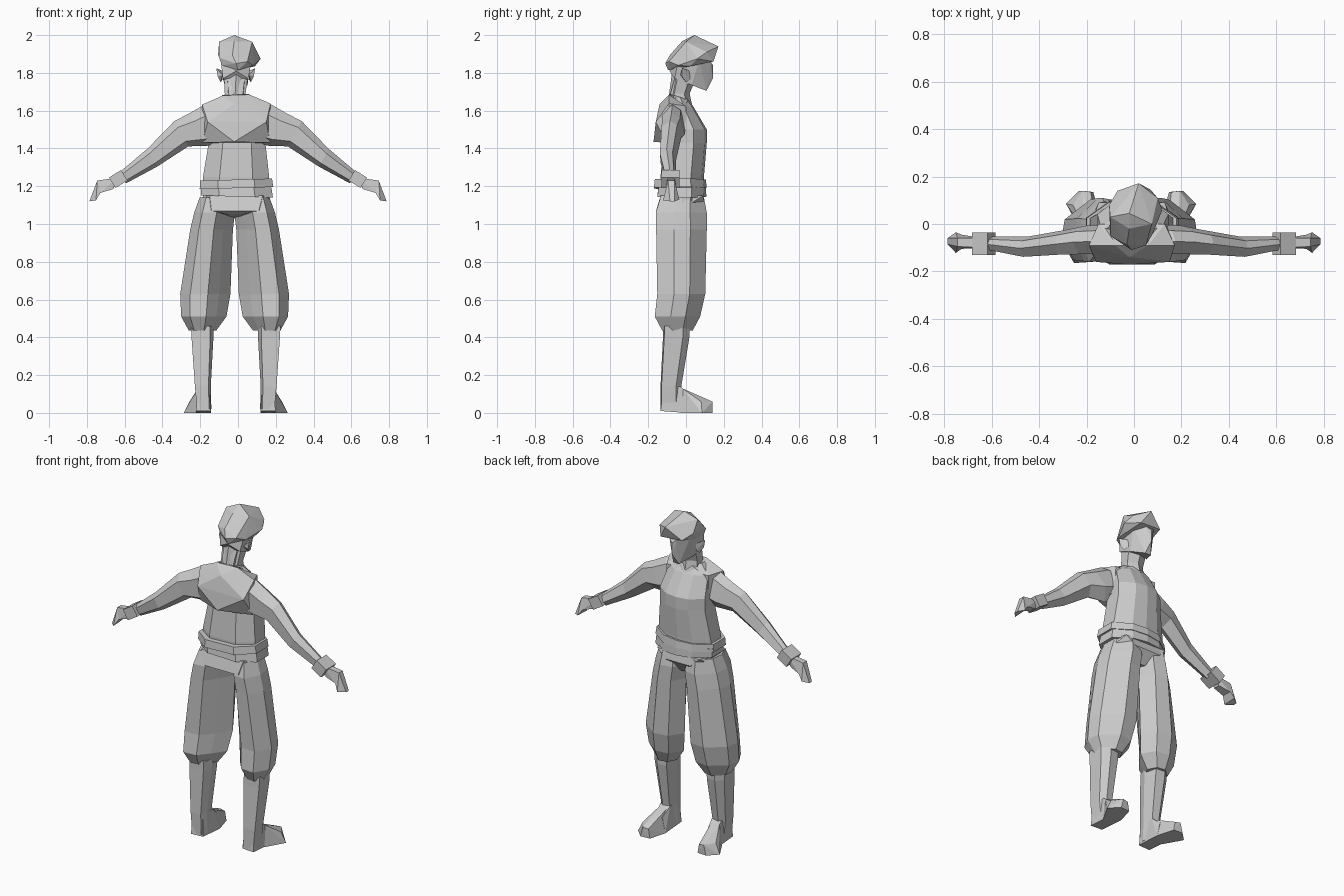
import bpy, bmesh, math
from mathutils import Vector, Matrix

grey = bpy.data.materials.new("plain_grey")
grey.diffuse_color = (0.6, 0.6, 0.6, 1)
MID = -0.012  # symmetry plane of the body


def make(name, bm):
    bmesh.ops.recalc_face_normals(bm, faces=bm.faces)
    me = bpy.data.meshes.new(name)
    bm.to_mesh(me)
    bm.free()
    me.materials.append(grey)
    ob = bpy.data.objects.new(name, me)
    bpy.context.collection.objects.link(ob)
    return ob


def ngon(n):
    return [(math.cos(2 * math.pi * (i + .5) / n) / math.cos(math.pi / n),
             math.sin(2 * math.pi * (i + .5) / n) / math.cos(math.pi / n)) for i in range(n)]


def loft(name, axis, rings, shape, side=1, mid=0.0, tilt=0.0):
    """Skin rings (station, centre a, centre b, radius a, radius b) along an axis."""
    bm = bmesh.new()
    loops = []
    for s, ca, cb, ra, rb in rings:
        loop = []
        for a, b in shape:
            pa, pb = ca + a * ra, cb + b * rb
            p = {'z': (pa, pb, s + tilt * a * ra), 'x': (s + tilt * b * rb, pa, pb)}[axis]
            x = mid + side * p[0] if mid else side * p[0]
            loop.append(bm.verts.new((x, p[1], p[2])))
        loops.append(loop)
    n = len(shape)
    for l0, l1 in zip(loops, loops[1:]):
        for i in range(n):
            j = (i + 1) % n
            bm.faces.new((l0[i], l0[j], l1[j], l1[i]))
    bm.faces.new(loops[0])
    bm.faces.new(loops[-1])
    return make(name, bm)


def hull(name, pts):
    bm = bmesh.new()
    for p in pts:
        bm.verts.new(p)
    bmesh.ops.convex_hull(bm, input=bm.verts)
    bmesh.ops.delete(bm, geom=[v for v in bm.verts if not v.link_faces], context='VERTS')
    return make(name, bm)


# Torso: chamfered section, narrowing to the shoulders
body = [(1, -.45), (1, .4), (.5, .9), (0, 1), (-.5, .9), (-1, .4), (-1, -.45), (-.5, -1), (.5, -1)]
loft("torso", 'z', [(1.12, -.01, -.02, .175, .11), (1.25, -.01, -.02, .175, .115),
                    (1.43, -.005, -.005, .15, .115), (1.50, -.005, -.005, .15, .115),
                    (1.62, -.01, -.045, .13, .085), (1.67, -.015, -.05, .07, .05)], body)

# Upper back yoke, overhanging the lower back in a V
hull("upper_back", [(-.16, -.16, 1.54), (.15, -.16, 1.54), (-.02, -.172, 1.435), (-.19, -.1, 1.43),
                    (.17, -.1, 1.43), (-.19, -.09, 1.632), (.172, -.09, 1.638), (-.08, -.09, 1.68),
                    (.06, -.09, 1.685), (-.15, .0, 1.625), (.13, .0, 1.625), (-.15, .0, 1.46),
                    (.14, .0, 1.46), (-.02, -.14, 1.635)])

# Two overlapping belt layers
loft("lower_belt", 'z', [(1.145, -.005, -.022, .19, .13), (1.2, -.01, -.02, .187, .125)],
     body, tilt=-.03)
loft("upper_belt", 'z', [(1.19, -.008, -.03, .195, .14), (1.235, -.01, -.03, .19, .135)],
     body, tilt=.03)

# Seat joining the trouser legs
hull("trouser_seat", [(x, y, 1.15) for x in (-.15, .13) for y in (-.135, .09)]
     + [(-.185, -.02, 1.15), (.165, -.02, 1.15), (-.2, -.02, 1.08), (.18, -.02, 1.08)]
     + [(-.14, -.158, 1.07), (.11, -.158, 1.07), (-.1, .1, 1.1), (.07, .1, 1.1)]
     + [(-.03, .05, 1.03), (.01, .05, 1.03), (-.05, -.12, 1.05), (.02, -.12, 1.05)])

leg = [(1, -.3), (.9, .35), (.1, 1), (-.6, .9), (-1, .25), (-.55, -.4), (-.1, -.95), (.6, -1)]
for side, label in ((1, "right"), (-1, "left")):
    # Baggy trouser leg gathered below the knee
    loft(label + "_trouser_leg", 'z',
         [(1.14, .1, -.02, .085, .115), (1.06, .106, -.025, .108, .135), (.97, .122, -.024, .113, .134),
          (.63, .155, -.025, .133, .127), (.51, .163, -.045, .12, .12), (.435, .17, -.045, .072, .08)],
         leg, side, -.018)
    # Lower leg
    loft(label + "_shin", 'z',
         [(.46, .177, -.05, .06, .07), (.4, .176, -.052, .058, .07), (.14, .174, -.08, .042, .055),
          (.02, .167, -.08, .038, .055)], [(1, -.9), (1, .5), (.3, 1), (-.7, .9), (-1, -.2), (-.7, -1)],
         side, MID)
    # Splayed shoe
    heel = [(.122, -.13, .01), (.2, -.135, .01), (.13, -.12, .13), (.195, -.12, .13),
            (.13, -.03, .14), (.195, -.03, .14), (.12, .03, 0), (.2, 0, 0),
            (.19, .03, .09), (.14, .03, .09)]
    toe = [(.12, .03, 0), (.265, .085, 0), (.235, .08, .06), (.15, .06, .07), (.15, .135, 0),
           (.21, .14, 0), (.16, .135, .055), (.195, .14, .06), (.2, -.03, 0),
           (.19, -.02, .13), (.14, -.02, .13)]
    for part, group in (("heel", heel), ("toe", toe)):
        hull(label + "_" + part, [(side * (x + .01) + MID, y, z) for x, y, z in group])

    # Sleeve falling from the shoulder to the wrist
    loft(label + "_sleeve", 'x',
         [(.05, -.065, 1.54, .06, .085), (.12, -.067, 1.533, .065, .1), (.21, -.07, 1.5, .064, .086),
          (.3, -.08, 1.478, .055, .067), (.455, -.098, 1.35, .045, .047), (.61, -.082, 1.245, .03, .03)],
         [(1, -.3), (.6, .7), (-.1, 1), (-.9, .5), (-.8, -.6), (.1, -1)], side, 0, .55)
    # Square wrist band
    bm = bmesh.new()
    bmesh.ops.create_cube(bm, size=1, matrix=Matrix.Translation((side * .634, -.083, 1.238))
                          @ Matrix.Rotation(side * math.radians(32), 4, 'Y')
                          @ Matrix.Diagonal((.075, .095, .065, 1)))
    make(label + "_wrist_band", bm)
    # Hand: narrow palm flaring into drooping fingers
    knuckles = [(.745, -.095, 1.23), (.745, -.06, 1.23), (.728, -.105, 1.165), (.728, -.045, 1.165)]
    palm = [(.64, -.1, 1.245), (.64, -.06, 1.245), (.66, -.1, 1.185), (.66, -.06, 1.185)]
    fingers = [(.752, -.122, 1.125), (.752, -.035, 1.13), (.787, -.085, 1.12), (.787, -.06, 1.12)]
    for part, group in (("palm", palm), ("fingers", fingers)):
        hull(label + "_" + part, [(side * x, y, z) for x, y, z in group + knuckles])
    # Ear
    x = MID + side * .07
    hull(label + "_ear", [(x, .02, 1.81), (x, .02, 1.765), (x + side * .033, -.02, 1.825),
                          (x + side * .025, -.02, 1.78), (x, -.03, 1.79), (x + side * .01, .0, 1.75)])

# Neck leaning forward into the head, with an open collar
loft("neck", 'z', [(1.62, -.015, -.035, .06, .06), (1.69, -.015, -.035, .055, .047),
                   (1.8, -.01, -.005, .065, .06)], ngon(6))
hull("collar", [(-.085, -.088, 1.682), (.06, -.088, 1.688), (-.1, .0, 1.63), (.08, .0, 1.63),
                (-.015, .038, 1.625), (-.055, .01, 1.66), (.03, .01, 1.66)])

# Head: wedge-shaped face with a straight nose line, tapering to the chin
hull("head", [(-.08, -.06, 1.77), (.055, -.06, 1.77), (-.092, -.04, 1.87), (.072, -.04, 1.87),
              (-.08, .07, 1.87), (.065, .07, 1.87), (-.03, .13, 1.86), (.02, .13, 1.86),
              (-.03, .108, 1.705), (.01, .108, 1.705), (-.07, .03, 1.735), (.05, .03, 1.735),
              (-.005, .143, 1.84), (-.005, .142, 1.77), (-.01, -.088, 1.81)])
hull("nape", [(-.055, -.06, 1.77), (.035, -.06, 1.77), (-.05, -.085, 1.68), (.025, -.085, 1.68),
              (-.01, -.07, 1.76), (-.055, -.02, 1.69), (.035, -.02, 1.69)])

# Slouched cap, swept forward
hull("cap", [(-.02, .045, 2.0), (-.1, .03, 1.965), (-.105, .08, 1.9), (.075, .0, 1.965),
             (.02, .172, 1.94), (.12, .06, 1.875), (.1, .11, 1.91), (-.07, .14, 1.87),
             (.07, .145, 1.86), (-.1, -.05, 1.88), (-.03, -.085, 1.895), (-.02, -.02, 1.968),
             (.05, -.09, 1.86), (-.01, -.11, 1.85), (.08, -.04, 1.84), (-.085, -.05, 1.84),
             (0, -.095, 1.815), (-.085, .02, 1.84), (.09, .02, 1.835)])
